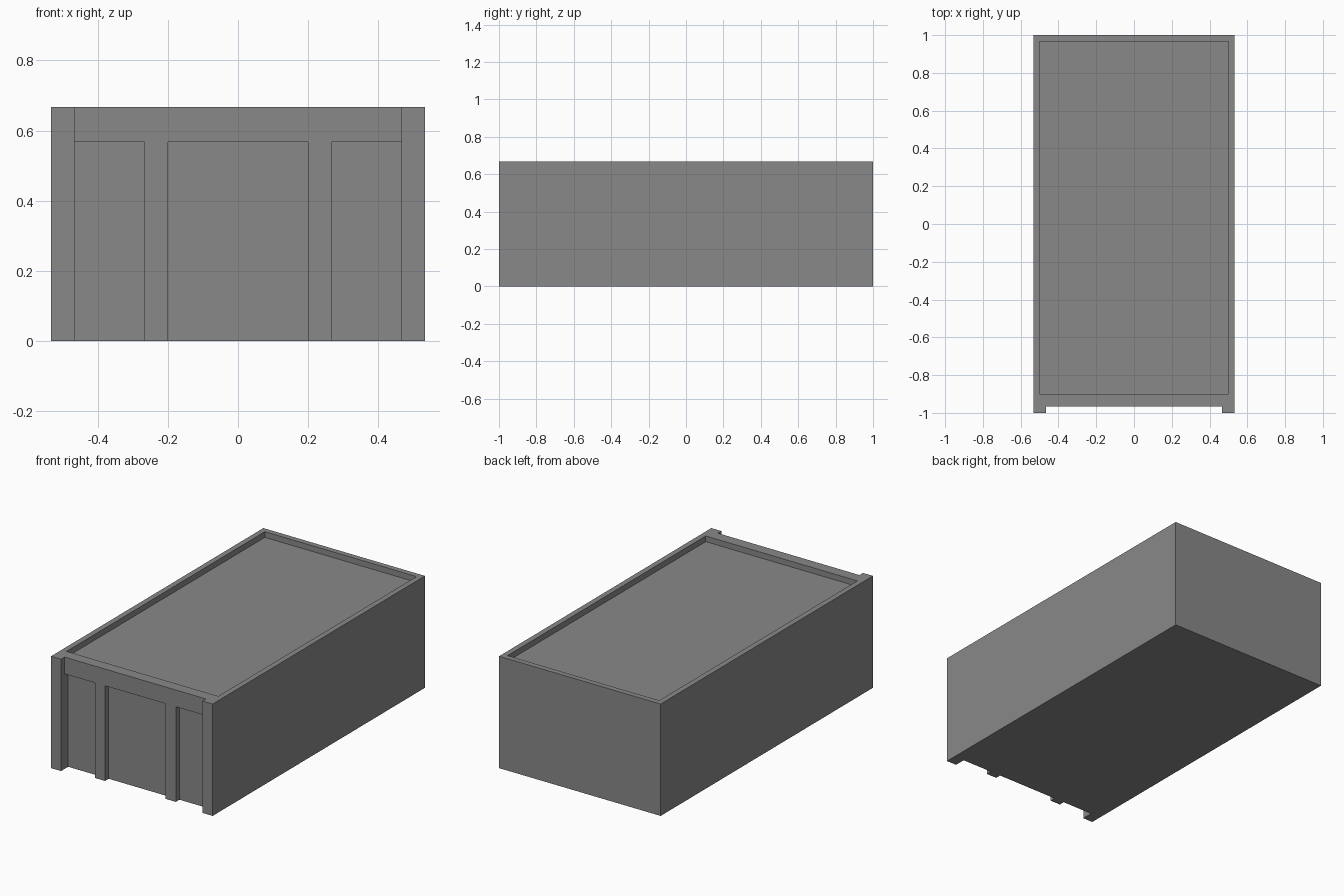
import bpy
import bmesh
from mathutils import Matrix, Vector

cube = bpy.data.objects.get("Cube")
if cube:
    bpy.data.objects.remove(cube, do_unlink=True)

W, H = 0.533, 0.667        # half width, height
POST = 0.467               # inner side of the corner posts
LINTEL_Z = 0.567           # underside of the front lintel

gray = bpy.data.materials.new("plain gray")
gray.use_nodes = True
color = (0.25, 0.25, 0.25, 1)
gray.diffuse_color = color
gray.node_tree.nodes["Principled BSDF"].inputs["Base Color"].default_value = color


def box(name, lo, hi):
    """Axis-aligned box between two corners."""
    lo, hi = Vector(lo), Vector(hi)
    bm = bmesh.new()
    bmesh.ops.create_cube(bm, size=1, matrix=Matrix.Translation((lo + hi) / 2)
                          @ Matrix.Diagonal((*(hi - lo), 1)))
    mesh = bpy.data.meshes.new(name)
    bm.to_mesh(mesh)
    bm.free()
    mesh.materials.append(gray)
    obj = bpy.data.objects.new(name, mesh)
    bpy.context.collection.objects.link(obj)
    return obj


# Container body as one solid block
body = box("container_body", (-W, -1, 0), (W, 1, H))

# Sunken roof, front recess between the corner posts, three deeper front panels
cutters = [
    box("roof_recess_cutter", (-0.5, -0.9, 0.633), (0.5, 0.967, 0.8)),
    box("front_recess_cutter", (-POST, -1.2, -0.2), (POST, -0.967, 0.9)),
]
for name, x0, x1 in (("right", -POST, -0.267), ("middle", -0.2, 0.2), ("left", 0.267, POST)):
    cutters.append(box(name + "_panel_cutter", (x0, -1.1, -0.1), (x1, -0.933, LINTEL_Z)))

for cutter in cutters:
    mod = body.modifiers.new(cutter.name, 'BOOLEAN')
    mod.operation = 'DIFFERENCE'
    mod.solver = 'EXACT'
    mod.object = cutter

# Bake the cuts, then drop the cutters
bpy.context.view_layer.update()
result = bpy.data.meshes.new_from_object(
    body.evaluated_get(bpy.context.evaluated_depsgraph_get()))
body.modifiers.clear()
body.data = result
result.name = "container_body"
for cutter in cutters:
    bpy.data.objects.remove(cutter, do_unlink=True)
